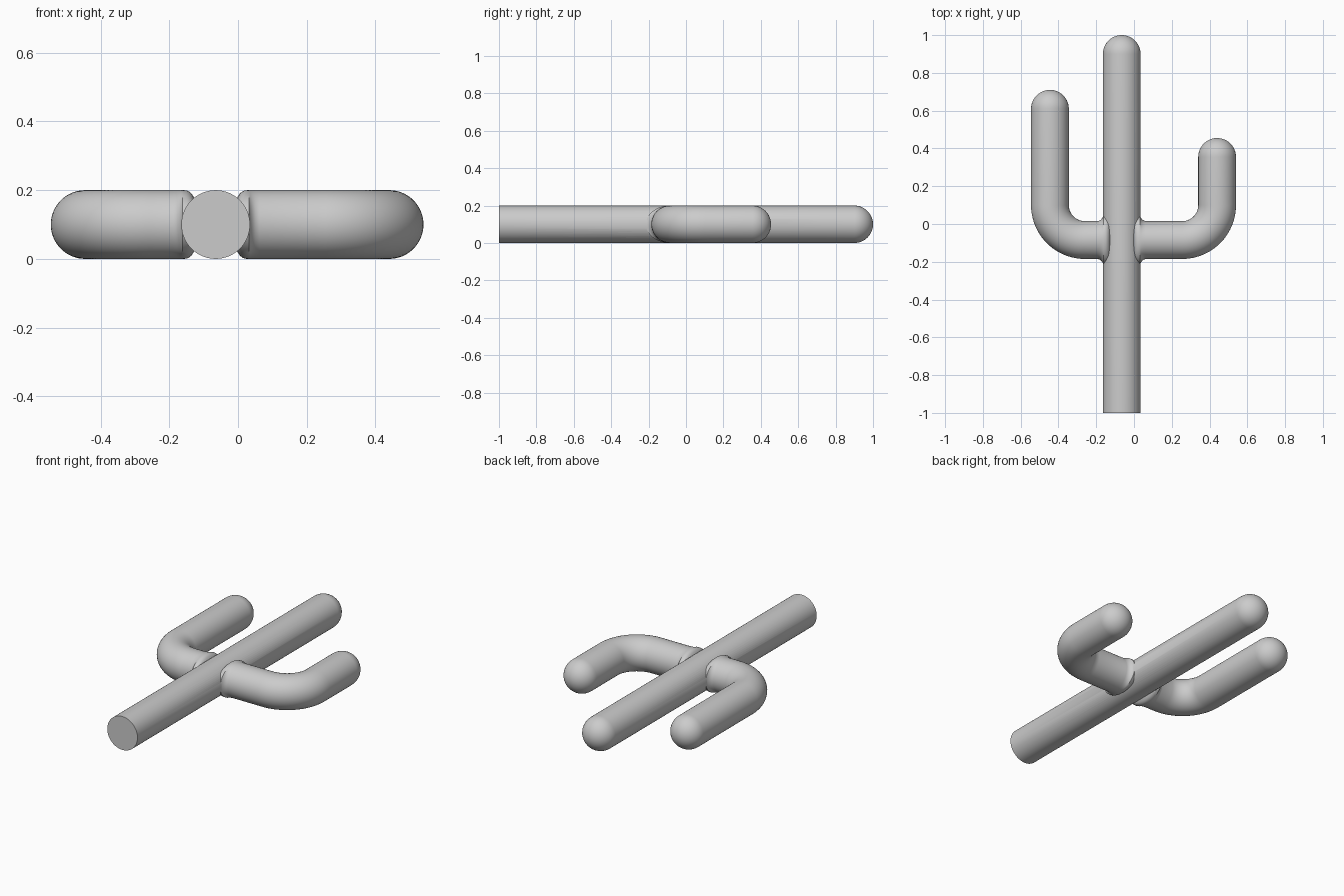
import bpy, bmesh, math
from mathutils import Vector

if "Cube" in bpy.data.objects:
    bpy.data.objects.remove(bpy.data.objects["Cube"])

R, Z, SEG = 0.1, 0.1, 64
TRUNK_X, ARM_Y, BEND = -0.065, -0.085, 0.185


def dome(x, y_top):
    """Stations of a hemispherical tip pointing along +y."""
    out = []
    for i in range(13):
        a = math.pi / 2 * i / 12
        r = R * math.cos(a) if i < 12 else 0.0
        out.append((x, y_top - R + R * math.sin(a), math.pi / 2, r, r))
    return out


def sweep(name, stations):
    """Loft elliptical rings: (x, y, heading, in-plane radius, z radius)."""
    bm = bmesh.new()
    rings = []
    for x, y, h, ra, rz in stations:
        side = Vector((-math.sin(h), math.cos(h), 0))
        ring = []
        for k in range(SEG):
            t = 2 * math.pi * k / SEG
            ring.append(bm.verts.new(Vector((x, y, Z)) + side * ra * math.cos(t)
                                     + Vector((0, 0, rz * math.sin(t)))))
        rings.append(ring)
    for a, b in zip(rings, rings[1:]):
        for k in range(SEG):
            n = (k + 1) % SEG
            bm.faces.new((a[k], a[n], b[n], b[k]))
    bm.faces.new(rings[0])
    bmesh.ops.remove_doubles(bm, verts=bm.verts[:], dist=1e-5)
    bmesh.ops.recalc_face_normals(bm, faces=bm.faces[:])
    me = bpy.data.meshes.new(name)
    bm.to_mesh(me)
    bm.free()
    ob = bpy.data.objects.new(name, me)
    bpy.context.collection.objects.link(ob)
    return ob


def arm(name, s, x_out, y_top):
    """Arm leaving the trunk on side s (-1 or 1) and turning up along y."""
    head = 0 if s > 0 else math.pi
    # root: rounded on top and bottom, flared where it meets the trunk sides
    root = [(0.060, 0.130, 0.074), (0.065, 0.130, 0.082), (0.070, 0.130, 0.090),
            (0.077, 0.130, 0.096), (0.085, 0.130, 0.0995), (0.097, 0.130, R),
            (0.101, 0.120, R), (0.107, 0.111, R), (0.115, 0.104, R), (0.127, R, R)]
    st = [(TRUNK_X + s * d, ARM_Y, head, ra, rz) for d, ra, rz in root]
    # elbow
    cx, cy = x_out - s * BEND, ARM_Y + BEND
    for i in range(21):
        a = math.pi / 2 * i / 20
        st.append((cx + s * BEND * math.sin(a), cy - BEND * math.cos(a),
                   a if s > 0 else math.pi - a, R, R))
    return sweep(name, st + dome(x_out, y_top))


# Main stem with a flat base and domed tip
stem = sweep("cactus_body", [(TRUNK_X, -1, math.pi / 2, R, R)] + dome(TRUNK_X, 1))

# Two upturned arms, fused into the stem
arms = [arm("left_arm", -1, -0.445, 0.71), arm("right_arm", 1, 0.44, 0.455)]
bpy.context.view_layer.objects.active = stem
stem.select_set(True)
for a in arms:
    m = stem.modifiers.new("join_arm", 'BOOLEAN')
    m.operation, m.solver, m.object = 'UNION', 'EXACT', a
    bpy.ops.object.modifier_apply(modifier=m.name)
    bpy.data.objects.remove(a)
bpy.ops.object.shade_smooth_by_angle(angle=math.radians(35))
